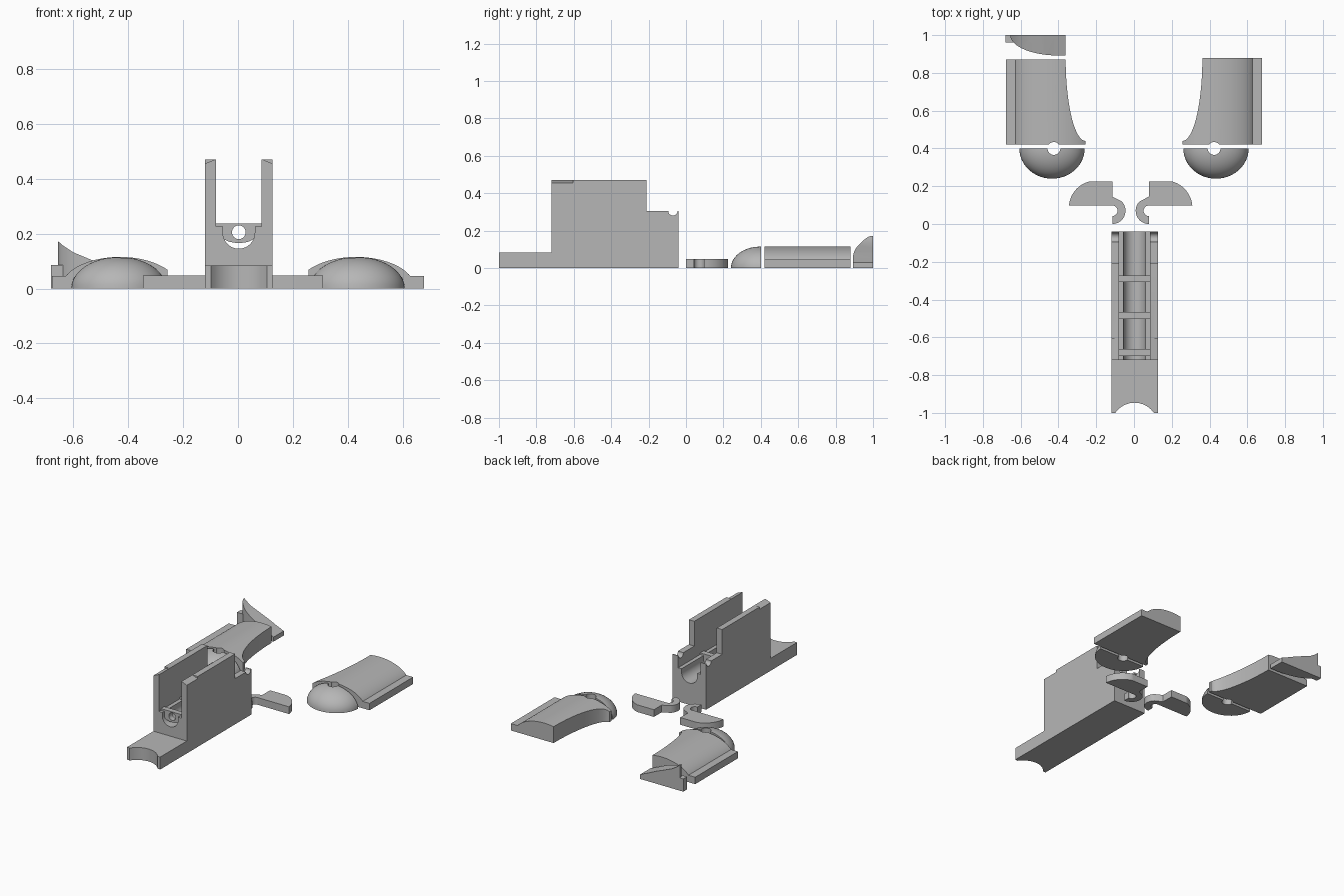
import bpy, bmesh
from math import sin, cos, pi, radians

cube = bpy.data.objects.get("Cube")
if cube:
    bpy.data.objects.remove(cube, do_unlink=True)

grey = bpy.data.materials.new("plain grey")
grey.use_nodes = True
grey.diffuse_color = (0.47, 0.47, 0.47, 1)
grey.node_tree.nodes["Principled BSDF"].inputs["Base Color"].default_value = grey.diffuse_color


def make(name, bm):
    bmesh.ops.recalc_face_normals(bm, faces=bm.faces)
    mesh = bpy.data.meshes.new(name)
    bm.to_mesh(mesh)
    bm.free()
    ob = bpy.data.objects.new(name, mesh)
    bpy.context.collection.objects.link(ob)
    mesh.materials.append(grey)
    return ob


def prism(name, outline, axis, low, high):
    """Extrude a 2D outline along an axis; the outline lies in the other two."""
    place = {"x": lambda a, b, t: (t, a, b),
             "y": lambda a, b, t: (a, t, b),
             "z": lambda a, b, t: (a, b, t)}[axis]
    bm = bmesh.new()
    face = bm.faces.new([bm.verts.new(place(a, b, low)) for a, b in outline])
    grown = bmesh.ops.extrude_face_region(bm, geom=[face])
    shift = place(0, 0, high - low)
    bmesh.ops.translate(bm, vec=shift,
                        verts=[v for v in grown["geom"] if isinstance(v, bmesh.types.BMVert)])
    return make(name, bm)


def box(name, x, y, z):
    return prism(name, [(x[0], y[0]), (x[1], y[0]), (x[1], y[1]), (x[0], y[1])], "z", *z)


def arc(cx, cy, rx, ry, start, end, steps=24):
    angles = [radians(start + (end - start) * i / steps) for i in range(steps + 1)]
    return [(cx + rx * cos(a), cy + ry * sin(a)) for a in angles]


def circle(cx, cy, r):
    return arc(cx, cy, r, r, 0, 360, 32)[:-1]


def combine(ob, other, operation):
    """Apply a boolean and discard the helper."""
    mod = ob.modifiers.new("shape", "BOOLEAN")
    mod.operation, mod.solver, mod.object = operation, "EXACT", other
    bpy.context.view_layer.objects.active = ob
    bpy.ops.object.modifier_apply(modifier=mod.name)
    bpy.data.objects.remove(other, do_unlink=True)


def smooth(ob):
    bpy.ops.object.select_all(action="DESELECT")
    ob.select_set(True)
    bpy.context.view_layer.objects.active = ob
    bpy.ops.object.shade_smooth_by_angle(angle=radians(30))


# Main housing: stepped side outline with a small round notch at the rear
MID, HALF = 0.003, 0.123
side = [(-1, 0), (-0.04, 0), (-0.04, 0.305)]
side += arc(-0.07, 0.305, 0.025, 0.025, 0, -180, 12)
side += [(-0.21, 0.305), (-0.21, 0.47), (-0.72, 0.47), (-0.72, 0.083), (-1, 0.083)]
housing = prism("housing", side, "x", MID - HALF, MID + HALF)

# Open channel with a round-bottomed groove
channel = [(MID - 0.083, 0.6), (MID - 0.083, 0.225), (MID - 0.058, 0.225)]
channel += arc(MID, 0.203, 0.058, 0.058, 180, 360)
channel += [(MID + 0.058, 0.225), (MID + 0.083, 0.225), (MID + 0.083, 0.6)]
combine(housing, prism("channel_cutter", channel, "y", -0.8, 0.1), "DIFFERENCE")

# Concave tip of the tongue
combine(housing, prism("tip_cutter", circle(MID, -1.07, 0.124), "z", -0.1, 0.2), "DIFFERENCE")

# Chamfered wall tops at the front
for s in (-1, 1):
    wedge = [(MID + s * 0.2, 0.45), (MID + s * HALF, 0.455), (MID + s * 0.084, 0.471),
             (MID + s * 0.084, 0.6), (MID + s * 0.2, 0.6)]
    combine(housing, prism("chamfer_cutter", wedge, "y", -0.8, -0.605), "DIFFERENCE")
smooth(housing)

# Bored cross supports in the channel
support = [(MID - 0.084, 0.236), (MID - 0.084, 0.224), (MID - 0.058, 0.224), (MID - 0.058, 0.19)]
support += arc(MID, 0.19, 0.058, 0.024, 180, 360)[1:]
support += [(MID + 0.058, 0.224), (MID + 0.084, 0.224), (MID + 0.084, 0.236)]
for i, y in enumerate((-0.68, -0.485, -0.29)):
    bar = prism(f"cross_support_{i + 1}", support, "y", y - 0.018, y + 0.018)
    combine(bar, prism("bore_cutter", circle(MID, 0.205, 0.025), "y", y - 0.1, y + 0.1), "DIFFERENCE")
    smooth(bar)

# Flat hooked levers, mirrored about their own centre
for s, label in ((1, "left"), (-1, "right")):
    hook = arc(0, 0.07, 0.07, 0.07, 270, 135, 20)
    hook += [(0, 0.145), (0, 0.225), (0.115, 0.225)]
    hook += arc(0.085, 0.085, 0.145, 0.145, 75, 6, 14)
    hook += [(0.23, 0.097), (0, 0.097)]
    hook += arc(0, 0.07, 0.028, 0.028, 90, 270, 14)[1:]
    outline = [(-0.018 + s * (0.097 + x), y) for x, y in hook]
    smooth(prism(f"hook_lever_{label}", outline, "z", 0, 0.048))

# Grip halves: arched body trimmed by a flared plan, side flange and domed nose
for s, label, rear in ((1, "left", 0.88), (-1, "right", 0.87)):
    arch = arc(s * 0.43, 0, 0.215, 0.115, 0, 180, 40)
    grip = prism(f"grip_{label}", arch, "y", 0.42, rear)
    plan = [(0.7, 0.3), (0.257, 0.3)] + arc(0.257, 0.88, 0.105, 0.44, -90, 0) + [(0.362, 1), (0.7, 1)]
    plan = [(s * x, y) for x, y in plan]
    combine(grip, prism("plan_cutter", plan, "z", -0.1, 0.3), "INTERSECT")
    combine(grip, box("flange", sorted((s * 0.6, s * 0.677)), (0.42, rear), (0, 0.046)), "UNION")

    bm = bmesh.new()
    bmesh.ops.create_uvsphere(bm, u_segments=48, v_segments=24, radius=1)
    bmesh.ops.scale(bm, vec=(0.173, 0.16, 0.115), verts=bm.verts)
    bmesh.ops.translate(bm, vec=(s * 0.434, 0.4, 0), verts=bm.verts)
    nose = make(f"grip_nose_{label}", bm)
    combine(nose, box("half_cutter", (-0.8, 0.8), (0.1, 0.4), (0, 0.3)), "INTERSECT")

    # Pivot hole shared by both pieces
    for part in (grip, nose):
        hole = prism("hole_cutter", circle(s * 0.424, 0.4, 0.034), "z", -0.1, 0.3)
        combine(part, hole, "DIFFERENCE")
        smooth(part)

# Swept tail fragment behind the right grip
sweep = [(-0.655, 0), (-0.362, 0), (-0.362, 0.03), (-0.42, 0.055), (-0.48, 0.083),
         (-0.54, 0.107), (-0.6, 0.132), (-0.635, 0.155), (-0.655, 0.172)]
tail = prism("grip_tail", sweep, "y", 0.88, 1)
footprint = arc(-0.4, 1, 0.255, 0.108, 180, 270) + [(-0.362, 0.892), (-0.362, 1)]
combine(tail, prism("footprint_cutter", footprint, "z", -0.1, 0.3), "INTERSECT")
smooth(tail)
box("tail_flange", (-0.68, -0.635), (0.96, 1), (0, 0.085))
